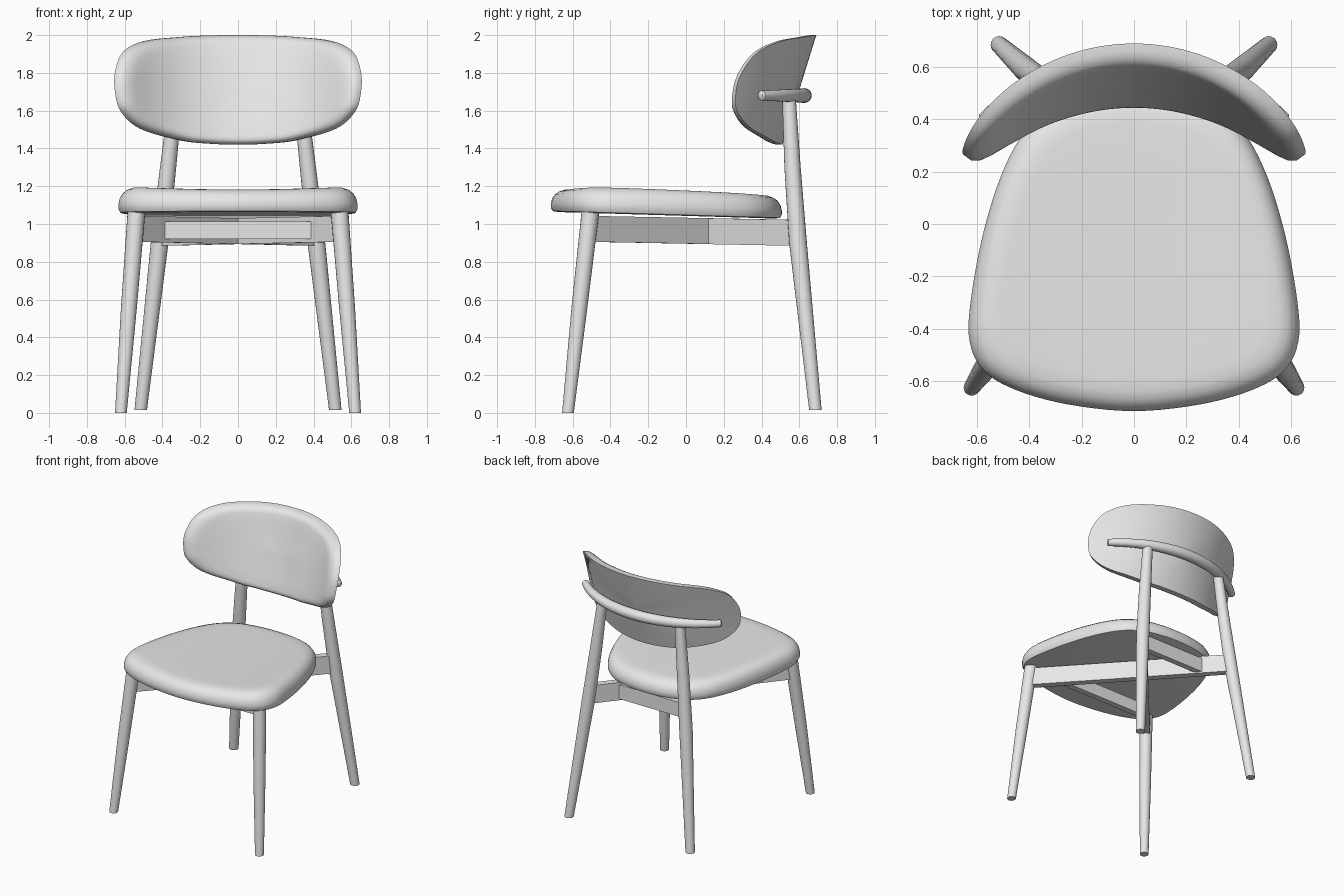
import bpy, bmesh, math
from mathutils import Vector

cube = bpy.data.objects.get("Cube")
if cube:
    bpy.data.objects.remove(cube, do_unlink=True)

GREY = (0.8, 0.8, 0.8, 1.0)
mat = bpy.data.materials.new("light_grey")
mat.use_nodes = True
mat.diffuse_color = GREY
mat.node_tree.nodes["Principled BSDF"].inputs["Base Color"].default_value = GREY


def loft(name, rings):
    """Skin a list of equal-length rings and cap both ends."""
    bm = bmesh.new()
    loops = [[bm.verts.new(p) for p in ring] for ring in rings]
    n = len(loops[0])
    for a, b in zip(loops, loops[1:]):
        for i in range(n):
            j = (i + 1) % n
            bm.faces.new((a[i], a[j], b[j], b[i]))
    bm.faces.new(loops[0][::-1])
    bm.faces.new(loops[-1])
    bmesh.ops.recalc_face_normals(bm, faces=bm.faces[:])
    mesh = bpy.data.meshes.new(name)
    bm.to_mesh(mesh)
    bm.free()
    mesh.materials.append(mat)
    obj = bpy.data.objects.new(name, mesh)
    bpy.context.collection.objects.link(obj)
    bpy.ops.object.select_all(action='DESELECT')
    obj.select_set(True)
    bpy.context.view_layer.objects.active = obj
    bpy.ops.object.shade_smooth_by_angle(angle=math.radians(40))
    return obj


def closed_outline(half, steps=5):
    """Mirror a half outline in x and smooth it as a closed spline."""
    pts = [Vector(p) for p in half]
    pts += [Vector((-p.x, p.y)) for p in pts[-2:0:-1]]
    n, out = len(pts), []
    for i in range(n):
        a, b, c, d = (pts[(i + k) % n] for k in (-1, 0, 1, 2))
        for s in range(steps):
            t = s / steps
            out.append(0.5 * (2 * b + (c - a) * t + (2 * a - 5 * b + 4 * c - d) * t ** 2
                              + (3 * b - a - 3 * c + d) * t ** 3))
    return out


def tube(name, path, radii, flat_ends=False, sides=20):
    """Round tube along a path, with a radius for each point."""
    path = [Vector(p) for p in path]
    rings = []
    for i, (p, r) in enumerate(zip(path, radii)):
        t = (path[min(i + 1, len(path) - 1)] - path[max(i - 1, 0)]).normalized()
        u = Vector((1, 0, 0)) if flat_ends else t.cross(Vector((0, 0, 1))).normalized()
        v = Vector((0, 1, 0)) if flat_ends else u.cross(t)
        rings.append([p + r * (u * math.cos(a) + v * math.sin(a))
                      for a in (math.tau * k / sides for k in range(sides))])
    return loft(name, rings)


def rail(name, p, q, thick, height):
    """Straight rectangular bar from p to q."""
    p, q = Vector(p), Vector(q)
    side = (q - p).cross(Vector((0, 0, 1))).normalized() * thick / 2
    up = Vector((0, 0, height / 2))
    return loft(name, [[e - side - up, e + side - up, e + side + up, e - side + up] for e in (p, q)])


# Cushioned seat
seat_half = [(0, -0.715), (0.25, -0.69), (0.45, -0.635), (0.575, -0.56), (0.628, -0.45),
             (0.625, -0.3), (0.58, -0.05), (0.51, 0.18), (0.42, 0.35), (0.3, 0.45),
             (0.15, 0.495), (0, 0.507)]
seat_profile = [(0.94, 0), (0.985, 0.005), (1, 0.025), (1, 0.05), (0.99, 0.08), (0.965, 0.107),
                (0.93, 0.125), (0.88, 0.137), (0.8, 0.14), (0.6, 0.14), (0.4, 0.14),
                (0.2, 0.14), (0.02, 0.14)]
seat_rings = []
for scale, h in seat_profile:
    ring = []
    for p in closed_outline(seat_half):
        x, y = p.x * scale, -0.1 + (p.y + 0.1) * scale
        dip = 0.018 * max(0, 1 - (x / 0.55) ** 2) * h / 0.14
        ring.append((x, y, 1.058 + h - dip - 0.03 * (y + 0.5)))
    seat_rings.append(ring)
loft("seat", seat_rings)

# Curved, leaning backrest with a padded front
ARC = 0.805


def back_point(x, z, out):
    """Point on the backrest's rear surface, moved outward by a distance."""
    ang = math.asin(x / ARC)
    y = 0.51 + 0.31 * (z - 1.42) - ARC * (1 - math.cos(ang))
    return (x + out * math.sin(ang), y + out * math.cos(ang), z)


back_half = [(0, 2.0), (0.16, 1.998), (0.31, 1.99), (0.5, 1.968), (0.61, 1.91), (0.652, 1.8),
             (0.65, 1.69), (0.62, 1.595), (0.52, 1.505), (0.31, 1.443), (0.15, 1.425), (0, 1.42)]
back_profile = [(0.02, 0), (0.25, 0), (0.5, 0), (0.75, 0), (1, 0), (1, 0.03), (0.985, 0.05),
                (0.95, 0.066), (0.91, 0.074), (0.85, 0.077), (0.65, 0.077), (0.45, 0.077),
                (0.25, 0.077), (0.02, 0.077)]
loft("backrest", [[back_point(p.x * s, 1.71 + (p.y - 1.71) * s, -t)
                   for p in closed_outline(back_half)] for s, t in back_profile])

# Bent support bar behind the backrest
N = 32
bar_path, bar_radii = [], []
for i in range(N + 1):
    f = 2 * i / N - 1
    bar_path.append(back_point(0.55 * f, 1.68, 0.036))
    bar_radii.append(0.039 - 0.013 * f * f)
ends = [back_point(s * 0.556, 1.68, 0.036) for s in (-1, 1)]
tube("backrest_bar", [ends[0]] + bar_path + [ends[1]], [0.015] + bar_radii + [0.015])

# Splayed, tapered legs
for side, s in (("left", 1), ("right", -1)):
    tube("front_leg_" + side,
         [(s * 0.62, -0.625, 0), (s * 0.578, -0.565, 0.55), (s * 0.537, -0.505, 1.075)],
         [0.031, 0.042, 0.047], flat_ends=True)
    tube("back_leg_" + side,
         [(s * 0.515, 0.685, 0.015), (s * 0.415, 0.593, 0.9), (s * 0.37, 0.564, 1.3),
          (s * 0.329, 0.545, 1.67)],
         [0.033, 0.047, 0.043, 0.036], flat_ends=True)
    # Diagonal rail from this front leg to the opposite back leg
    rail("diagonal_rail_" + side, (s * 0.535, -0.5, 0.974), (-s * 0.41, 0.595, 0.953), 0.05, 0.137)

# Cross rails between the diagonals
rail("front_cross_rail", (-0.4, -0.345, 0.967), (0.4, -0.345, 0.967), 0.045, 0.095)
rail("back_cross_rail", (-0.27, 0.43, 0.953), (0.27, 0.43, 0.953), 0.045, 0.11)
